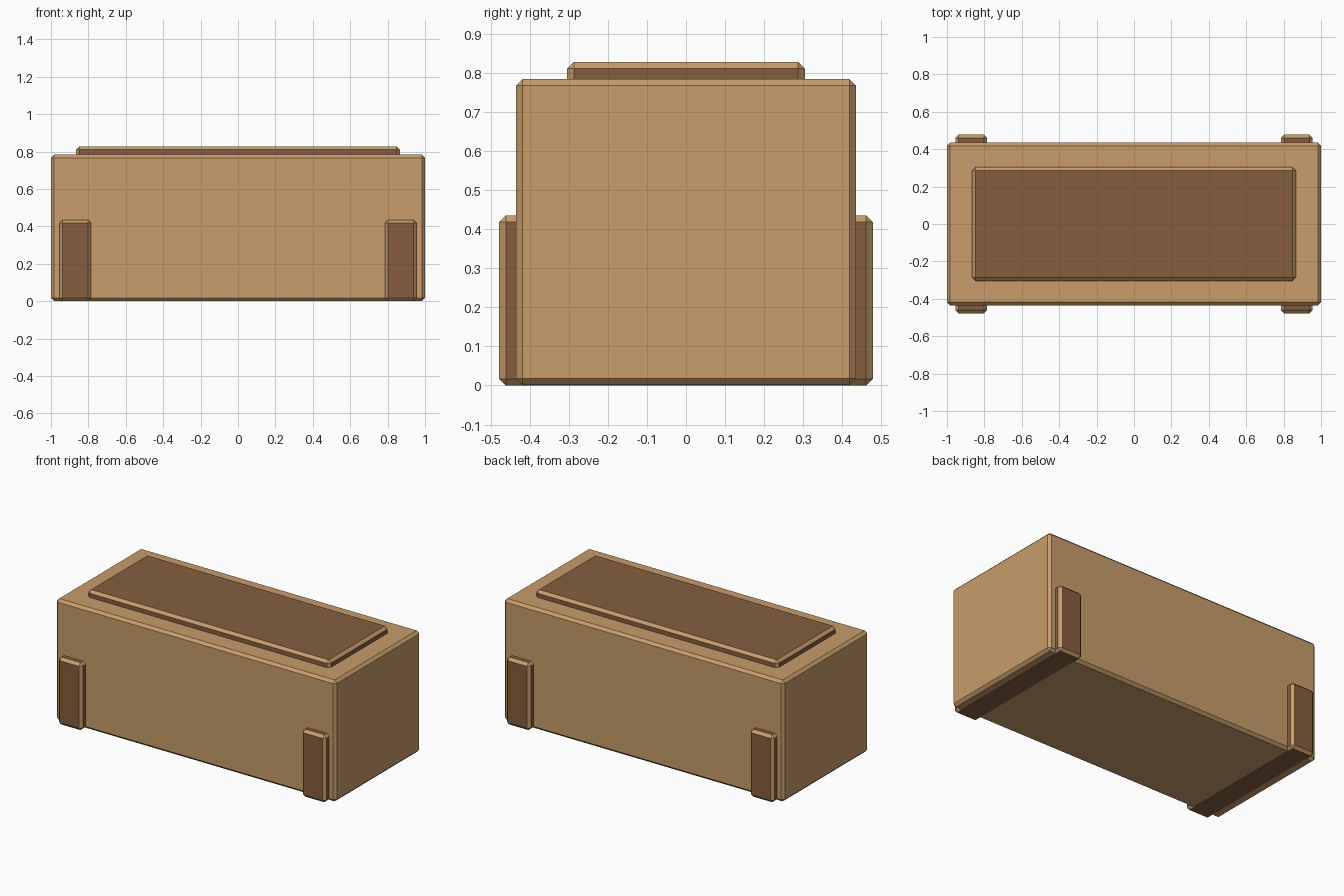
import bpy, bmesh

if "Cube" in bpy.data.objects:
    bpy.data.objects.remove(bpy.data.objects["Cube"])


def material(name, rgb):
    m = bpy.data.materials.new(name)
    m.diffuse_color = (*rgb, 1.0)
    m.use_nodes = True
    m.node_tree.nodes["Principled BSDF"].inputs["Base Color"].default_value = m.diffuse_color
    return m


tan = material("tan wood", (0.578, 0.337, 0.147))
brown = material("brown wood", (0.235, 0.114, 0.051))


def chamfered_box(name, lo, hi, face_mat, chamfer=0.017):
    """Box with chamfered edges: flat sides in face_mat, chamfers in tan."""
    bm = bmesh.new()
    bmesh.ops.create_cube(bm, size=1)
    for v in bm.verts:
        for i in range(3):
            v.co[i] = hi[i] if v.co[i] > 0 else lo[i]
    bmesh.ops.bevel(bm, geom=bm.edges[:], offset=chamfer, segments=1,
                    affect='EDGES', profile=0.5)
    bm.normal_update()
    for f in bm.faces:
        f.material_index = 1 if max(abs(c) for c in f.normal) > 0.99 else 0
    mesh = bpy.data.meshes.new(name)
    bm.to_mesh(mesh)
    bm.free()
    mesh.materials.append(tan)
    mesh.materials.append(face_mat)
    obj = bpy.data.objects.new(name, mesh)
    bpy.context.collection.objects.link(obj)
    return obj


# Main body, a hair above the floor so the runners show underneath
chamfered_box("body", (-1, -0.435, 0.001), (1, 0.435, 0.784), tan)

# Raised top panel
chamfered_box("top_panel", (-0.865, -0.304, 0.74), (0.865, 0.304, 0.828), brown)

# Two cross blocks that run through the body and stick out front and back
for side, x in (("left", -0.87), ("right", 0.87)):
    chamfered_box(side + "_cross_block", (x - 0.085, -0.478, 0),
                  (x + 0.085, 0.478, 0.435), brown)
